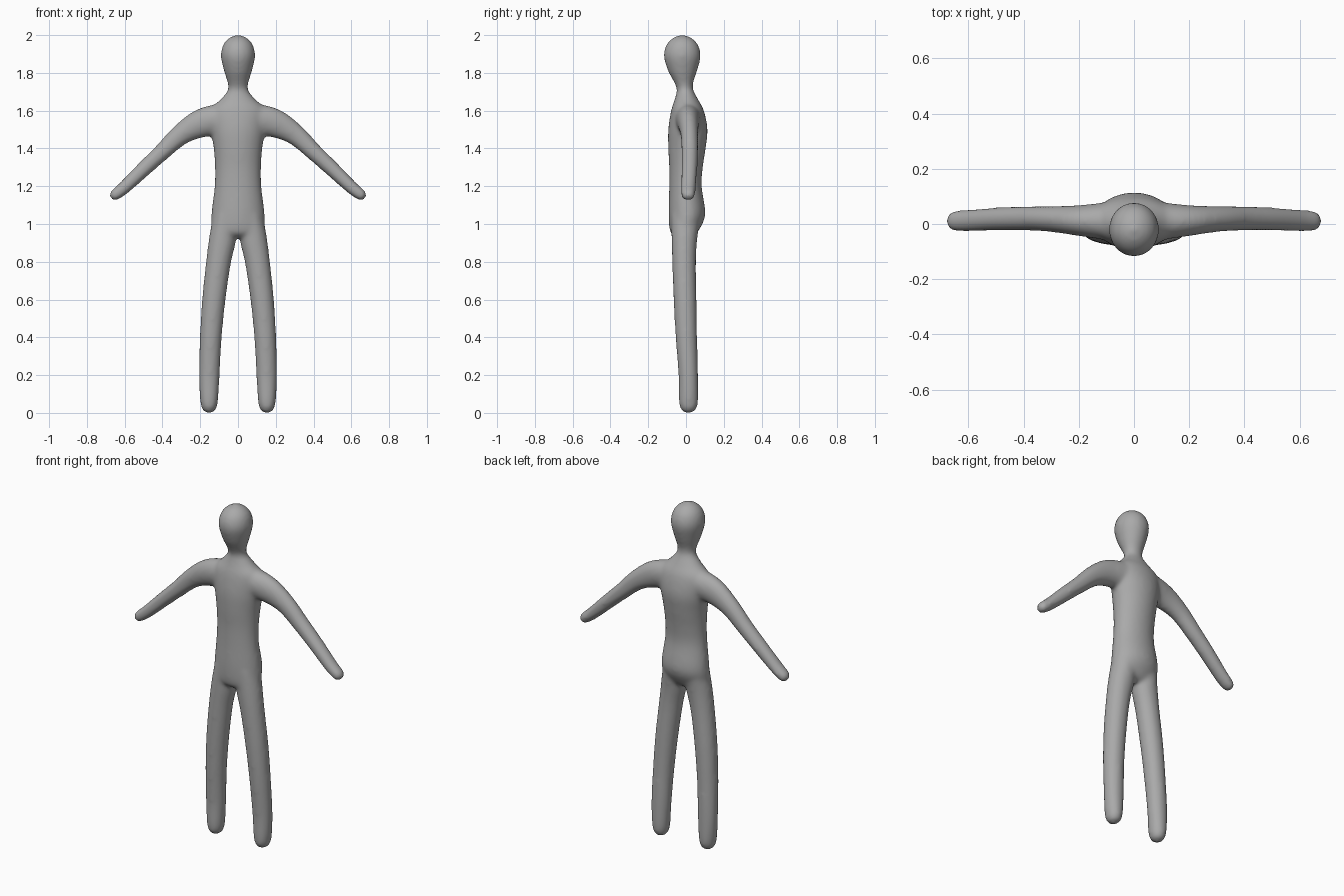
import bpy, bmesh, math
from mathutils import Vector

cube = bpy.data.objects.get("Cube")
if cube:
    bpy.data.objects.remove(cube, do_unlink=True)

SIDES, STEPS = 32, 5
GROW = 0.004  # makes up for the shrinkage of the smoothing


def spline(stations):
    """Catmull-Rom through the stations, each (x, y, z, width radius, depth radius)."""
    pts = [Vector(s) for s in stations]
    pts = [pts[0]] + pts + [pts[-1]]
    out = []
    for a, b, c, d in zip(pts, pts[1:], pts[2:], pts[3:]):
        for i in range(STEPS):
            t = i / STEPS
            out.append((b * 2 + (c - a) * t + (a * 2 - b * 5 + c * 4 - d) * t * t
                        + (b * 3 - a - c * 3 + d) * t ** 3) / 2)
    return out + [pts[-1]]


def loft(bm, stations, side=1):
    """Closed tube of elliptical rings along a path lying in the x-z plane."""
    path = spline(stations)
    rings = []
    for i, p in enumerate(path):
        a, b = path[max(i - 1, 0)], path[min(i + 1, len(path) - 1)]
        along = Vector((b[0] - a[0], 0, b[2] - a[2])).normalized()
        across = along.cross(Vector((0, 1, 0)))
        ring = []
        for k in range(SIDES):
            ang = math.tau * k / SIDES
            co = Vector(p[:3]) + across * math.cos(ang) * (p[3] + GROW)
            co.y += math.sin(ang) * (p[4] + GROW)
            co.x *= side
            ring.append(bm.verts.new(co))
        rings.append(ring)
    for lo, hi in zip(rings, rings[1:]):
        for k in range(SIDES):
            n = (k + 1) % SIDES
            bm.faces.new((lo[k], lo[n], hi[n], hi[k]))
    bm.faces.new(rings[0])
    bm.faces.new(rings[-1])


# Torso, neck and head: height, back-to-front centre, half width, half depth
trunk = [
    (0.93, -0.01, 0.07, 0.04), (0.96, -0.01, 0.13, 0.07),
    (1.05, 0.005, 0.137, 0.093), (1.2, -0.003, 0.12, 0.082),
    (1.3, 0, 0.118, 0.085), (1.4, 0.005, 0.125, 0.095),
    (1.5, 0.01, 0.14, 0.1), (1.6, 0.008, 0.145, 0.083),
    (1.66, 0.002, 0.088, 0.058), (1.71, -0.005, 0.05, 0.04),
    (1.75, -0.012, 0.052, 0.047), (1.81, -0.018, 0.07, 0.073),
    (1.89, -0.02, 0.087, 0.094), (1.95, -0.02, 0.074, 0.079),
    (1.985, -0.02, 0.043, 0.045), (2.0, -0.02, 0.008, 0.008),
]
# Left leg, from hip to rounded foot
leg = [
    (0.065, 0, 1.05, 0.06, 0.075), (0.08, -0.008, 0.93, 0.068, 0.065),
    (0.103, -0.01, 0.8, 0.062, 0.059), (0.128, -0.005, 0.6, 0.058, 0.057),
    (0.144, 0.002, 0.4, 0.054, 0.053), (0.152, 0.012, 0.2, 0.051, 0.048),
    (0.153, 0.013, 0.06, 0.043, 0.047), (0.153, 0.013, 0.015, 0.03, 0.034),
    (0.153, 0.013, 0, 0.008, 0.01),
]
# Left arm, from shoulder to rounded hand
arm = [
    (0.06, 0.01, 1.56, 0.08, 0.07), (0.19, 0.012, 1.535, 0.073, 0.053),
    (0.3, 0.018, 1.475, 0.053, 0.043), (0.4, 0.02, 1.383, 0.042, 0.04),
    (0.5, 0.018, 1.29, 0.037, 0.038), (0.6, 0.012, 1.195, 0.031, 0.036),
    (0.65, 0.011, 1.155, 0.027, 0.033), (0.667, 0.011, 1.142, 0.018, 0.022),
    (0.674, 0.011, 1.137, 0.006, 0.007),
]

bm = bmesh.new()
loft(bm, [(0, y, z, w, d) for z, y, w, d in trunk])
for side in (1, -1):
    loft(bm, leg, side)
    loft(bm, arm, side)
bmesh.ops.recalc_face_normals(bm, faces=bm.faces)
mesh = bpy.data.meshes.new("body")
bm.to_mesh(mesh)
bm.free()
body = bpy.data.objects.new("body", mesh)
bpy.context.collection.objects.link(body)

# Plain grey material
grey = bpy.data.materials.new("grey")
grey.use_nodes = True
colour = (0.4, 0.4, 0.4, 1)
grey.diffuse_color = colour
grey.node_tree.nodes["Principled BSDF"].inputs["Base Color"].default_value = colour
mesh.materials.append(grey)

# Fuse the limbs into one skin and soften the joins
remesh = body.modifiers.new("fuse", 'REMESH')
remesh.mode = 'VOXEL'
remesh.voxel_size = 0.01
remesh.use_smooth_shade = True
soften = body.modifiers.new("soften", 'SMOOTH')
soften.factor = 0.5
soften.iterations = 14
mesh.polygons.foreach_set("use_smooth", [True] * len(mesh.polygons))
